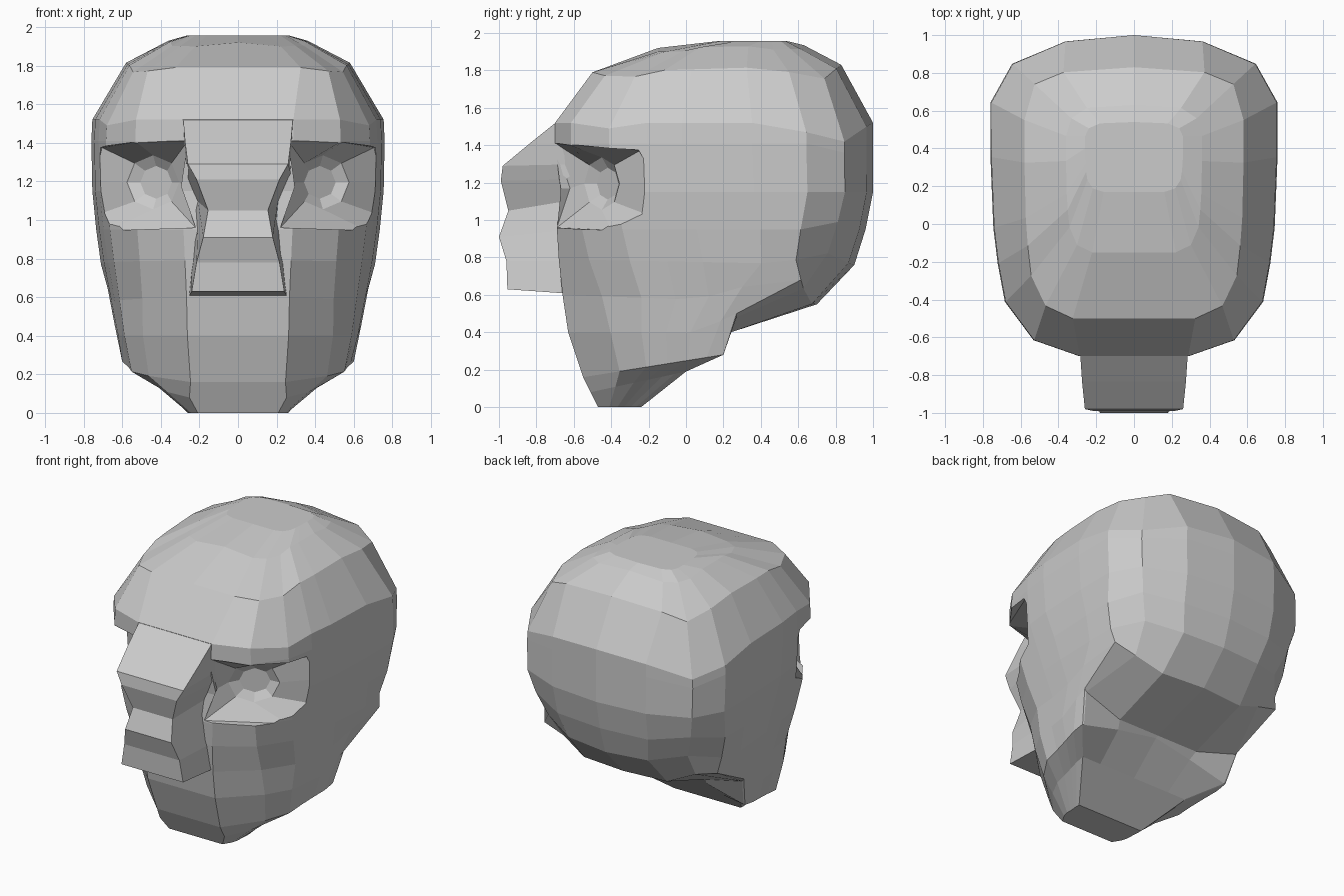
import bpy, bmesh, math
from mathutils import Vector

if "Cube" in bpy.data.objects:
    bpy.data.objects.remove(bpy.data.objects["Cube"])


def loft(name, stacks):
    """Closed solid from each stack of equally long point rings."""
    bm = bmesh.new()
    for rings in stacks:
        vs = [[bm.verts.new(p) for p in r] for r in rings]
        n = len(vs[0])
        for a, b in zip(vs, vs[1:]):
            for i in range(n):
                j = (i + 1) % n
                bm.faces.new((a[i], a[j], b[j], b[i]))
        bm.faces.new(vs[0][::-1])
        bm.faces.new(vs[-1])
    bmesh.ops.recalc_face_normals(bm, faces=bm.faces)
    me = bpy.data.meshes.new(name)
    bm.to_mesh(me)
    bm.free()
    ob = bpy.data.objects.new(name, me)
    bpy.context.collection.objects.link(ob)
    return ob


def boolean(target, tool, op):
    m = target.modifiers.new(op, 'BOOLEAN')
    m.object, m.operation, m.solver = tool, op, 'EXACT'
    tool.hide_render = True
    bpy.context.view_layer.objects.active = target
    bpy.ops.object.modifier_apply(modifier=m.name)
    bpy.data.objects.remove(tool)


# Half outlines from front centre to back centre: width and depth fractions
SKULL = [(0, 0), (.38, 0), (.70, .05), (.90, .17), (.95, .29), (.98, .40),
         (1, .62), (1, .79), (.85, .91), (.48, .98), (0, 1)]
JAW = [(0, 0), (.41, 0), (.77, .26), (.92, .45), (.94, .60), (.97, .75),
       (1, .88), (1, 1), (.98, 1), (.5, 1), (0, 1)]

# Local (x, y, z) shifts of single columns: jaw hinge, skull base and rounded corners
UNDER_JAW = {9: (0, 0, .07), 10: (0, .02, .11)}
HINGE = {6: (0, .05, .06), 7: (0, .03, .10), 8: (0, .03, .08)}
SKULL_EDGE = {5: (0, 0, .02), 6: (0, -.06, .08), 7: (0, .2, .12), 8: (-.06, .05, .08)}
NAPE = {7: (-.02, .02, .02), 8: (-.06, 0, .06), 9: (-.03, 0, .01)}
TEMPLE = {3: (0, 0, -.03), 7: (0, 0, -.05), 8: (0, 0, -.1), 9: (0, 0, -.02)}
CROWN = {2: (0, 0, -.02), 3: (0, 0, -.03), 7: (0, 0, -.03), 8: (0, .03, -.07), 9: (0, 0, -.02)}
TOP = {i: (0, 0, -.02) for i in (1, 2, 3, 7, 8, 9)}


def head_ring(zf, zb, yf, yb, w, jaw, power, shift={}):
    half = []
    for i, (s, j) in enumerate(zip(SKULL, JAW)):
        k = max(0, 2 * jaw - 1) if i > 6 else jaw
        fx = s[0] + (j[0] - s[0]) * k
        t = s[1] + (j[1] - s[1]) * k
        dx, dy, dz = shift.get(i, (0, 0, 0))
        half.append((w * fx ** power + dx, yf + (yb - yf) * t + dy, zf + (zb - zf) * t + dz))
    return half + [(-x, y, z) for x, y, z in half[-2:0:-1]]


# Skull, cheeks and jaw: z front, z back, y front, y back, half width, jaw blend, squareness, shift
rows = [
    (0, 0, -.47, -.24, .26, 1, .25),
    (.08, .19, -.51, 0, .43, 1, .6),
    (.16, .28, -.55, .20, .60, 1, 1, UNDER_JAW),
    (.40, .40, -.63, .24, .64, 1, 1, HINGE),
    (.60, .55, -.66, .70, .675, .5, 1, SKULL_EDGE),
    (.79, .76, -.68, .90, .71, .25, 1, NAPE),
    (.95, .95, -.69, .96, .735, .15, 1, {8: (-.02, 0, .04)}),
    (1.15, 1.15, -.67, 1, .755, 0, 1),
    (1.41, 1.41, -.70, 1, .76, 0, 1, {8: (0, 0, -.05)}),
    (1.52, 1.52, -.70, 1, .755, 0, 1, TEMPLE),
    (1.79, 1.83, -.50, .83, .58, 0, .6, CROWN),
    (1.92, 1.935, -.15, .63, .36, 0, .5, TOP),
    (1.957, 1.957, .17, .54, .26, 0, .5),
]
head = loft("head", [[head_ring(*r) for r in rows]])

# Eye sockets: opening on the face tapering to an eye rim and a shallow hollow
opening = [(.26, -.70, 1.41), (.53, -.63, 1.405), (.705, -.24, 1.375),
           (.745, -.19, 1.2), (.72, -.21, 1.03), (.665, -.4, .945),
           (.22, -.69, .96), (.27, -.62, 1.17)]
angles = [135, 90, 45, 0, -45, -90, -135, 180]
out = Vector((.45, -.9, 0))
across = Vector((.82, .57, 0))


def eye_ring(radius, depth):
    c = Vector((.44, -.45, 1.195)) - out * depth
    return [c + radius * (math.cos(math.radians(a)) * across
                          + Vector((0, 0, .85 * math.sin(math.radians(a))))) for a in angles]


socket = [[Vector(p) + out * .32 for p in opening], [Vector(p) for p in opening],
          eye_ring(.165, 0), eye_ring(.10, .035)]
mirrored = [[(-p[0], p[1], p[2]) for p in r] for r in socket]
boolean(head, loft("socket_cutter", [socket, mirrored]), 'DIFFERENCE')

# Brow wedge and nose: z front, y front, half width front, half width back, z back
nose_rows = [
    (1.53, -.685, .285, .285, 1.53),
    (1.41, -.835, .275, .282, 1.412),
    (1.29, -.98, .26, .275, 1.30),
    (1.21, -.99, .215, .28, 1.22),
    (1.05, -.95, .155, .235, 1.12),
    (.91, -1.0, .18, .225, .96),
    (.78, -.96, .215, .24, .78),
    (.63, -.955, .24, .258, .60),
]
nose = loft("nose", [[[(-wf, y, zf), (wf, y, zf), (wb, -.53, zb), (-wb, -.53, zb)]
                      for zf, y, wf, wb, zb in nose_rows]])
boolean(head, nose, 'UNION')
